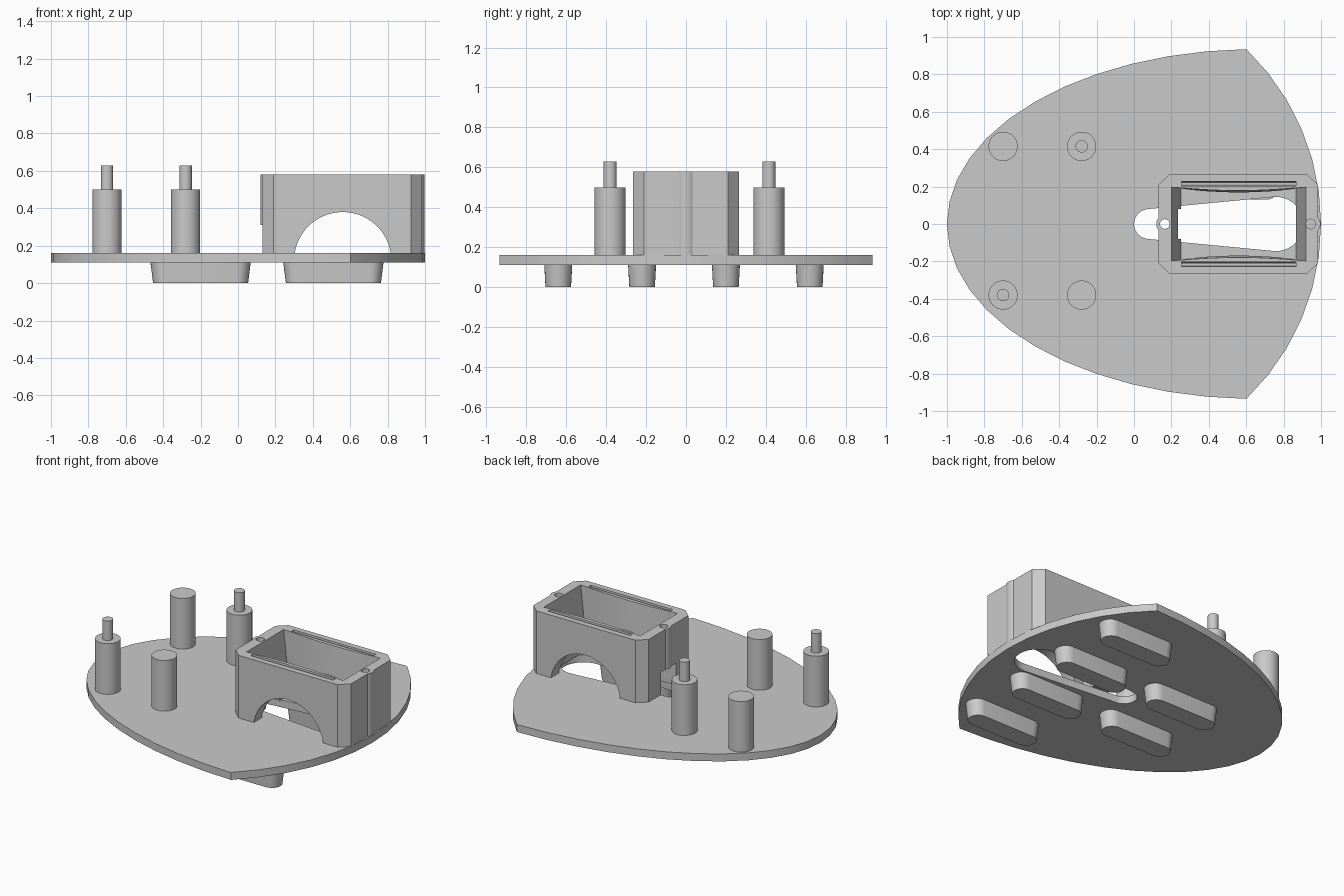
import bpy, bmesh, math

cube = bpy.data.objects.get("Cube")
if cube:
    bpy.data.objects.remove(cube, do_unlink=True)

grey = bpy.data.materials.new("plain grey")
grey.use_nodes = True
grey.diffuse_color = (0.59, 0.59, 0.59, 1)
grey.node_tree.nodes["Principled BSDF"].inputs["Base Color"].default_value = (0.59, 0.59, 0.59, 1)

PLATE_LOW, PLATE_TOP, BOX_TOP = 0.11, 0.16, 0.58


def loft(name, low_ring, low, high_ring, high):
    """Closed solid between two outlines with equal point counts."""
    bm = bmesh.new()
    bottom = [bm.verts.new((x, y, low)) for x, y in low_ring]
    top = [bm.verts.new((x, y, high)) for x, y in high_ring]
    bm.faces.new(bottom[::-1])
    bm.faces.new(top)
    n = len(bottom)
    for i in range(n):
        j = (i + 1) % n
        bm.faces.new((bottom[i], bottom[j], top[j], top[i]))
    # twisted side quads become triangles so that cuts stay clean
    twisted = [f for f in bm.faces if len(f.verts) == 4]
    if low_ring != high_ring:
        bmesh.ops.triangulate(bm, faces=twisted)
    mesh = bpy.data.meshes.new(name)
    bm.to_mesh(mesh)
    bm.free()
    mesh.materials.append(grey)
    obj = bpy.data.objects.new(name, mesh)
    bpy.context.collection.objects.link(obj)
    return obj


def prism(name, ring, low, high):
    return loft(name, ring, low, ring, high)


def arc(cx, cy, rx, ry, a, b, n):
    angles = [math.radians(a + (b - a) * i / n) for i in range(n + 1)]
    return [(cx + rx * math.cos(t), cy + ry * math.sin(t)) for t in angles]


def circle(x, y, r, n=40):
    return arc(x, y, r, r, 0, 360, n)[:-1]


def rect(x0, x1, y0, y1):
    return [(x0, y0), (x1, y0), (x1, y1), (x0, y1)]


def slot(x0, r0, x1, r1, y=0):
    """Rounded slot around two circles, which may differ in radius."""
    tilt = math.degrees(math.asin((r1 - r0) / (x1 - x0)))
    return (arc(x0, y, r0, r0, 90 + tilt, 270 - tilt, 14)
            + arc(x1, y, r1, r1, -90 - tilt, 90 + tilt, 14))


def cut(obj, tool):
    """Subtract the tool; a cut that would wipe out the part is not kept."""
    before = obj.data.copy()
    mod = obj.modifiers.new("cut", "BOOLEAN")
    mod.operation, mod.solver, mod.object = "DIFFERENCE", "EXACT", tool
    bpy.context.view_layer.objects.active = obj
    bpy.ops.object.modifier_apply(modifier=mod.name)
    if len(obj.data.polygons) < len(before.polygons):
        obj.data = before
    bpy.data.objects.remove(tool, do_unlink=True)


def smooth(obj):
    bpy.ops.object.select_all(action="DESELECT")
    obj.select_set(True)
    bpy.context.view_layer.objects.active = obj
    bpy.ops.object.shade_smooth_by_angle(angle=math.radians(20))


# Base plate: half ellipse on one side, shallow arc on the other
R, HALF = 1.293, 0.935
sweep = math.degrees(math.asin(HALF / R))
outline = (arc(0.65, 0, 1.65, HALF, 91.7, 268.3, 24)
           + arc(1 - R, 0, R, R, -sweep, sweep, 12)[1:-1])
plate = prism("base_plate", outline, PLATE_LOW, PLATE_TOP)
cut(plate, prism("keyway_cutter", slot(0.08, 0.08, 0.76, 0.145), 0, 0.3))

# Housing with chamfered corners and a screw boss bulging from each end
body = ([(0.19, -0.265), (0.925, -0.265), (0.985, -0.21)]
        + arc(0.945, 0, 0.052, 0.052, -39.7, 39.7, 10)
        + [(0.985, 0.21), (0.925, 0.265), (0.19, 0.265), (0.13, 0.21)]
        + arc(0.165, 0, 0.046, 0.046, 139.6, 220.4, 10)
        + [(0.13, -0.21)])
housing = prism("housing", body, PLATE_TOP, BOX_TOP)

# Arched opening through both long walls: an upright disc laid along y
arch = prism("arch_cutter", circle(0.56, 0.12, 0.26, 56), -0.4, 0.4)
arch.rotation_euler.x = math.radians(90)
bpy.context.view_layer.update()
cut(housing, arch)

# Cable opening under the inner boss
cut(housing, prism("door_cutter", rect(0.05, 0.32, -0.08, 0.08), 0.1, 0.31))

# Screw holes
for x, low in ((0.165, 0.2), (0.945, 0.4)):
    cut(housing, prism("screw_cutter", circle(x, 0, 0.026, 24), low, 0.7))

# Narrow tapered slits in the long walls
for s in (-1, 1):
    y = s * 0.215
    cut(housing, loft("slit_cutter", rect(0.255, 0.865, y - 0.003, y + 0.003), 0.42,
                      rect(0.255, 0.865, y - 0.012, y + 0.012), BOX_TOP + 0.005))


# Tapered cavity with long walls that bow inward
def cavity(x0, x1, half, bow, n=12):
    side = [(x0 + (x1 - x0) * i / n, bow * math.sin(math.pi * i / n) - half)
            for i in range(n + 1)]
    return side + [(x, -y) for x, y in reversed(side)]


cut(housing, loft("cavity_cutter", cavity(0.255, 0.865, 0.19, 0.032), PLATE_TOP - 0.02,
                  cavity(0.2, 0.92, 0.197, 0.018), BOX_TOP + 0.01))
smooth(plate)
smooth(housing)

# Standoff posts, two of them with locating pins
for x in (-0.7, -0.28):
    for y in (-0.38, 0.415):
        smooth(prism("standoff_post", circle(x, y, 0.078), PLATE_TOP, 0.5))
        if (x < -0.5) == (y < 0):
            smooth(prism("locating_pin", circle(x, y, 0.033, 28), 0.5, 0.63))

# Tapered rounded feet
for x, rows in ((-0.2, (-0.22, 0.2)), (0.51, (-0.64, -0.22, 0.2, 0.62))):
    for y in rows:
        smooth(loft("foot", slot(x - 0.19, 0.064, x + 0.19, 0.064, y), 0,
                    slot(x - 0.198, 0.07, x + 0.198, 0.07, y), PLATE_LOW))
